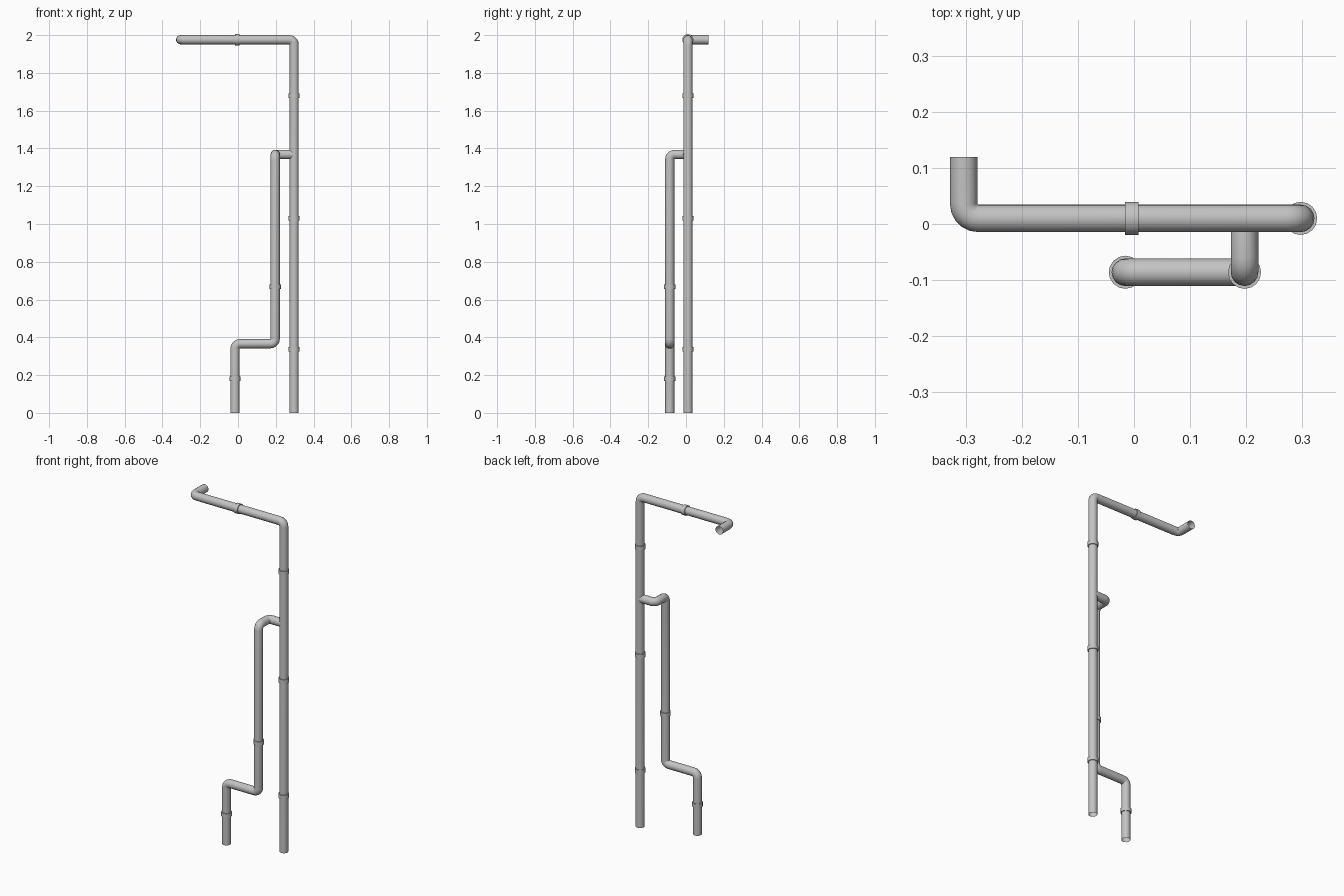
import bpy, bmesh, math
from mathutils import Vector

if "Cube" in bpy.data.objects:
    bpy.data.objects.remove(bpy.data.objects["Cube"], do_unlink=True)

PIPE_R, RING_R, RING_H = 0.0245, 0.0295, 0.024
BEND_R, SIDES, BEND_STEPS = 0.026, 16, 5

grey = bpy.data.materials.new("pipe grey")
grey.use_nodes = True
colour = (0.55, 0.55, 0.55, 1)
grey.diffuse_color = colour
grey.node_tree.nodes["Principled BSDF"].inputs["Base Color"].default_value = colour


def finish(name, bm):
    bmesh.ops.recalc_face_normals(bm, faces=bm.faces)
    mesh = bpy.data.meshes.new(name)
    bm.to_mesh(mesh)
    bm.free()
    mesh.materials.append(grey)
    obj = bpy.data.objects.new(name, mesh)
    bpy.context.collection.objects.link(obj)
    bpy.ops.object.select_all(action='DESELECT')
    obj.select_set(True)
    bpy.context.view_layer.objects.active = obj
    bpy.ops.object.shade_smooth_by_angle(angle=math.radians(40))
    return obj


def bent_path(corners):
    """Return (point, tangent) pairs with each inner corner rounded."""
    pts = [Vector(c) for c in corners]
    out = [(pts[0], (pts[1] - pts[0]).normalized())]
    for a, b, c in zip(pts, pts[1:], pts[2:]):
        d0, d1 = (b - a).normalized(), (c - b).normalized()
        centre = b + (d1 - d0) * BEND_R
        for i in range(BEND_STEPS + 1):
            t = math.pi / 2 * i / BEND_STEPS
            co, si = math.cos(t), math.sin(t)
            out.append((centre + (d0 * si - d1 * co) * BEND_R, d0 * co + d1 * si))
    out.append((pts[-1], (pts[-1] - pts[-2]).normalized()))
    return out


def pipe(name, corners):
    """Sweep an open round tube along the rounded path."""
    bm = bmesh.new()
    path = bent_path(corners)
    tangent = path[0][1]
    u = tangent.orthogonal().normalized()
    previous = None
    for point, new_tangent in path:
        u = tangent.rotation_difference(new_tangent) @ u
        tangent = new_tangent
        v = tangent.cross(u)
        loop = []
        for i in range(SIDES):
            a = math.tau * i / SIDES
            loop.append(bm.verts.new(point + (u * math.cos(a) + v * math.sin(a)) * PIPE_R))
        if previous:
            for i in range(SIDES):
                j = (i + 1) % SIDES
                bm.faces.new((previous[i], previous[j], loop[j], loop[i]))
        previous = loop
    return finish(name, bm)


def ring(name, position, along_x=False):
    """A hollow collar clamped around a pipe."""
    bm = bmesh.new()
    loops = []
    for r, h in ((PIPE_R, -1), (RING_R, -1), (RING_R, 1), (PIPE_R, 1)):
        loops.append([bm.verts.new((r * math.cos(math.tau * i / SIDES),
                                    r * math.sin(math.tau * i / SIDES),
                                    h * RING_H / 2)) for i in range(SIDES)])
    for lo, hi in zip(loops, loops[1:]):
        for i in range(SIDES):
            j = (i + 1) % SIDES
            bm.faces.new((lo[i], lo[j], hi[j], hi[i]))
    obj = finish(name, bm)
    obj.location = position
    if along_x:
        obj.rotation_euler.y = math.pi / 2


# Pipe centre lines
MAIN_X, MAIN_Y, TOP_Z = 0.297, 0.01, 1.9755
SIDE_X, SIDE_Y, FOOT_X = 0.197, -0.086, -0.0155
LOW_Z, JOIN_Z = 0.366, 1.368

# Tall pipe with the arm across the top and the outlet to the back
pipe("main_pipe", [(MAIN_X, MAIN_Y, 0), (MAIN_X, MAIN_Y, TOP_Z),
                   (-0.3035, MAIN_Y, TOP_Z), (-0.3035, 0.119, TOP_Z)])

# Stepped side pipe that joins the tall pipe
pipe("branch_pipe", [(FOOT_X, SIDE_Y, 0), (FOOT_X, SIDE_Y, LOW_Z),
                     (SIDE_X, SIDE_Y, LOW_Z), (SIDE_X, SIDE_Y, JOIN_Z),
                     (SIDE_X, MAIN_Y, JOIN_Z), (MAIN_X, MAIN_Y, JOIN_Z)])

# Collars
for n, z in enumerate((0.337, 1.03, 1.679), 1):
    ring(f"main_collar_{n}", (MAIN_X, MAIN_Y, z))
ring("top_collar", (-0.004, MAIN_Y, TOP_Z), along_x=True)
ring("foot_collar", (FOOT_X, SIDE_Y, 0.18))
ring("branch_collar", (SIDE_X, SIDE_Y, 0.668))
